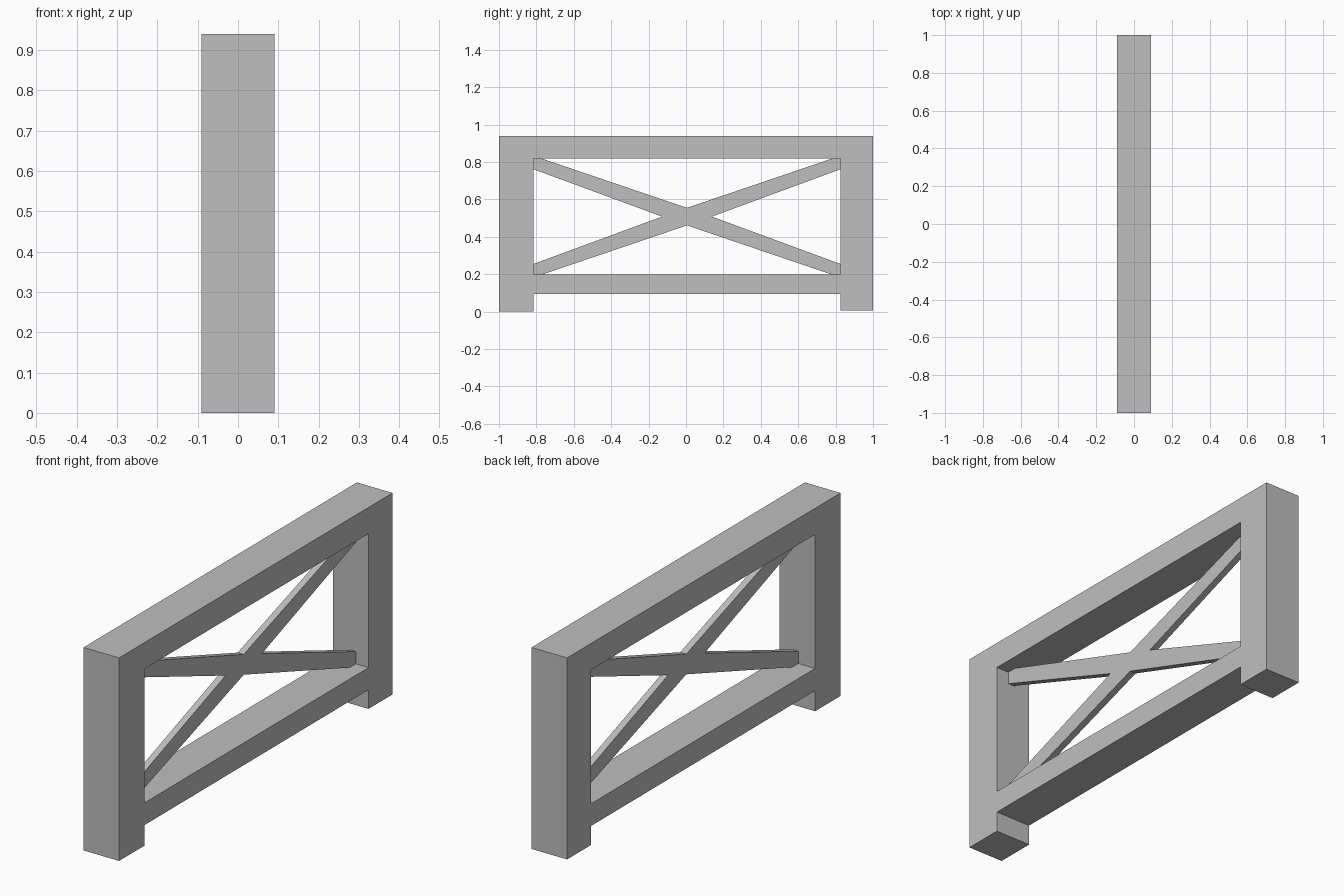
import bpy
from mathutils import Matrix

cube = bpy.data.objects.get("Cube")
if cube:
    bpy.data.objects.remove(cube, do_unlink=True)

# Single plain grey finish
grey = bpy.data.materials.new("plain_grey")
grey.use_nodes = True
colour = (0.52, 0.52, 0.52, 1)
grey.diffuse_color = colour
grey.node_tree.nodes["Principled BSDF"].inputs["Base Color"].default_value = colour

# Local profile axes: u runs along y, v runs along z, extrusion runs along x
UPRIGHT = Matrix(((0, 0, 1, 0), (1, 0, 0, 0), (0, 1, 0, 0), (0, 0, 0, 1)))


def slab(name, outlines, x_min, x_max):
    """Extrude closed (y, z) outlines between two x positions; inner outlines are holes."""
    curve = bpy.data.curves.new(name + "_profile", 'CURVE')
    curve.dimensions = '2D'
    curve.fill_mode = 'BOTH'
    curve.extrude = (x_max - x_min) / 2
    for outline in outlines:
        spline = curve.splines.new('POLY')
        spline.points.add(len(outline) - 1)
        for point, (y, z) in zip(spline.points, outline):
            point.co = (y, z, 0, 1)
        spline.use_cyclic_u = True
    helper = bpy.data.objects.new(name + "_helper", curve)
    bpy.context.collection.objects.link(helper)
    graph = bpy.context.evaluated_depsgraph_get()
    mesh = bpy.data.meshes.new_from_object(helper.evaluated_get(graph))
    bpy.data.objects.remove(helper, do_unlink=True)
    mesh.transform(Matrix.Translation(((x_min + x_max) / 2, 0, 0)) @ UPRIGHT)
    for poly in mesh.polygons:
        poly.use_smooth = False
    mesh.materials.clear()
    mesh.materials.append(grey)
    obj = bpy.data.objects.new(name, mesh)
    bpy.context.collection.objects.link(obj)
    return obj


# Inner edges of the posts and rails
front, back = -0.815, 0.825
low, high = 0.198, 0.818
rail_bottom, top, back_foot = 0.095, 0.94, 0.007

# Frame: two posts, a top rail and a raised bottom rail
outer = [(-1, 0), (front, 0), (front, rail_bottom), (back, rail_bottom),
         (back, back_foot), (1, back_foot), (1, top), (-1, top)]
window = [(front, low), (front, high), (back, high), (back, low)]
slab("frame", [outer, window], -0.091, 0.091)

# Cross brace: thin X, clipped square into the window corners
run, rise = 0.045, 0.057
mid_y, mid_z = (front + back) / 2, (low + high) / 2
notch_y, notch_z = 0.133, 0.047
brace = [(front, low), (front + run, low), (mid_y, mid_z - notch_z),
         (back - run, low), (back, low), (back, low + rise),
         (mid_y + notch_y, mid_z),
         (back, high - rise), (back, high), (back - run, high),
         (mid_y, mid_z + notch_z),
         (front + run, high), (front, high), (front, high - rise),
         (mid_y - notch_y, mid_z), (front, low + rise)]
slab("cross_brace", [brace], -0.005, 0.026)
